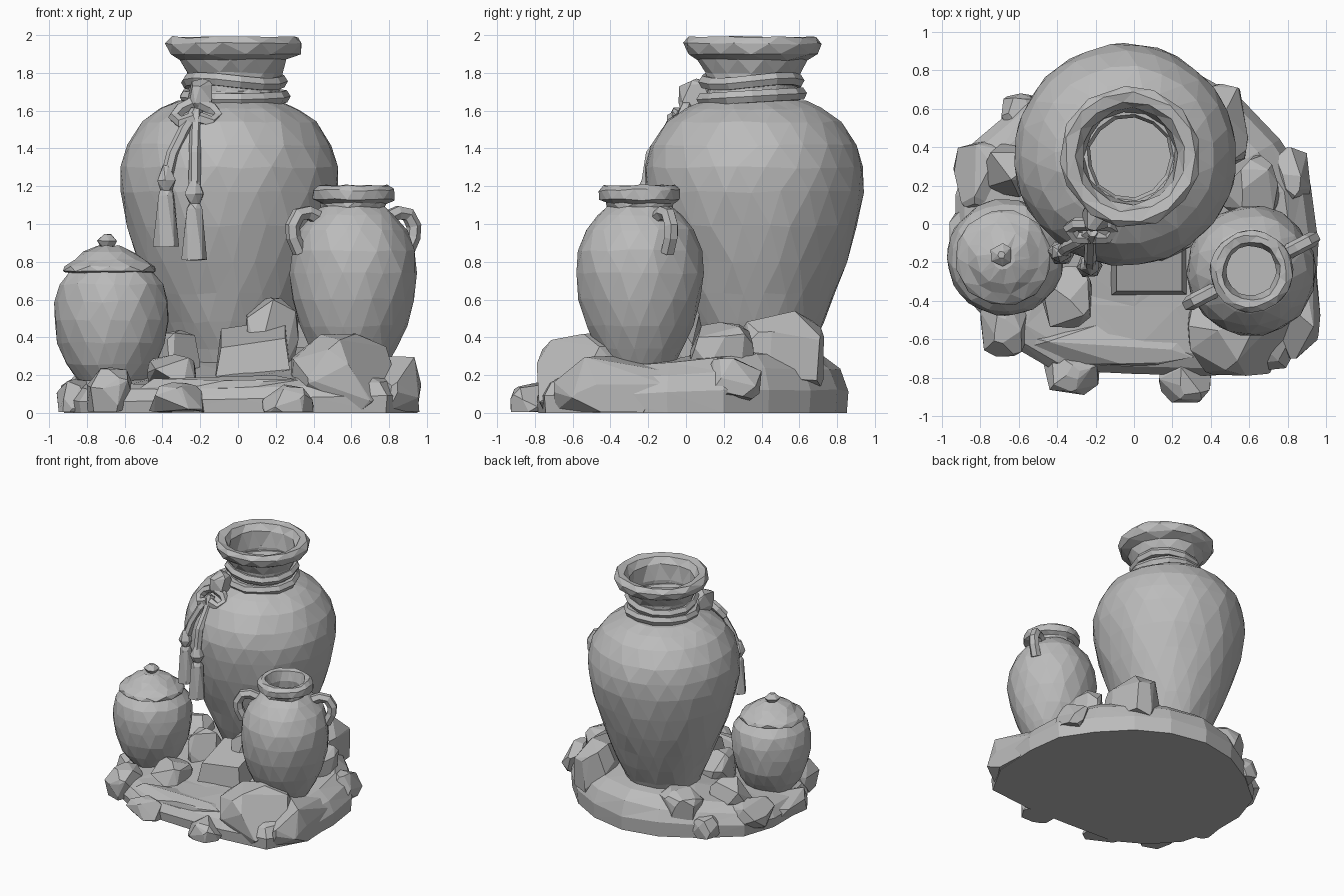
import bpy, bmesh, math, random
from mathutils import Vector

random.seed(4)
cube = bpy.data.objects.get("Cube")
if cube:
    bpy.data.objects.remove(cube)

stone = bpy.data.materials.new("grey clay")
stone.use_nodes = True
GREY = (0.5, 0.5, 0.5, 1)
stone.diffuse_color = GREY
stone.node_tree.nodes["Principled BSDF"].inputs["Base Color"].default_value = GREY


def add_mesh(name, bm):
    bmesh.ops.recalc_face_normals(bm, faces=bm.faces[:])
    mesh = bpy.data.meshes.new(name)
    bm.to_mesh(mesh)
    bm.free()
    mesh.materials.append(stone)
    bpy.context.collection.objects.link(bpy.data.objects.new(name, mesh))


def lathe(name, x, y, profile, sides=18, jitter=0.006):
    """Turned shape with a slightly hand-chipped surface; profile is (radius, z)."""
    bm = bmesh.new()
    rings = []
    for i, (r, z) in enumerate(profile):
        turn = 0.5 * (i % 2)
        ring = []
        for k in range(sides):
            a = math.tau * (k + turn + random.uniform(-.15, .15)) / sides
            rr = r * 1.01 + random.uniform(-jitter, jitter)
            ring.append(bm.verts.new((x + rr * math.cos(a), y + rr * math.sin(a),
                                      z + random.uniform(-jitter, jitter))))
        rings.append(ring)
    for i, (a, b) in enumerate(zip(rings, rings[1:])):
        for k in range(sides):
            n = (k + 1) % sides
            if i % 2 == 0:
                bm.faces.new((a[k], a[n], b[k]))
                bm.faces.new((a[n], b[n], b[k]))
            else:
                bm.faces.new((a[k], a[n], b[n]))
                bm.faces.new((a[k], b[n], b[k]))
    bm.faces.new(rings[0])
    bm.faces.new(rings[-1])
    add_mesh(name, bm)


def tube(name, points, radius, closed=False):
    """Chunky cord along a path."""
    cu = bpy.data.curves.new(name, "CURVE")
    cu.dimensions = "3D"
    cu.bevel_depth = radius
    cu.bevel_resolution = 1
    cu.use_fill_caps = True
    sp = cu.splines.new("POLY")
    sp.points.add(len(points) - 1)
    for p, co in zip(sp.points, points):
        p.co = (*co, 1)
    sp.use_cyclic_u = closed
    tmp = bpy.data.objects.new(name + "_path", cu)
    bpy.context.collection.objects.link(tmp)
    bpy.context.view_layer.update()
    mesh = bpy.data.meshes.new_from_object(
        tmp.evaluated_get(bpy.context.evaluated_depsgraph_get()))
    bpy.data.objects.remove(tmp)
    mesh.materials.clear()
    mesh.materials.append(stone)
    for p in mesh.polygons:
        p.use_smooth = False
    bpy.context.collection.objects.link(bpy.data.objects.new(name, mesh))


def rock(name, xs, ys, zs, seed, count=30):
    """Faceted convex boulder filling the given extents, cut flat at the ground."""
    rng = random.Random(seed)
    pts = []
    for _ in range(count):
        v = Vector([rng.gauss(0, 1) for _ in range(3)])
        pts.append(v / sum(abs(c) ** 3 for c in v) ** (1 / 3))
    bm = bmesh.new()
    spans = [(min(p[i] for p in pts), max(p[i] for p in pts)) for i in range(3)]
    for p in pts:
        v = bm.verts.new([lo + (hi - lo) * (p[i] - s[0]) / (s[1] - s[0])
                          for i, (s, (lo, hi)) in enumerate(zip(spans, (xs, ys, zs)))])
        v.co.z = max(v.co.z, 0.005)
    bmesh.ops.convex_hull(bm, input=bm.verts[:])
    bmesh.ops.delete(bm, geom=[v for v in bm.verts if not v.link_faces], context="VERTS")
    bmesh.ops.dissolve_limit(bm, angle_limit=0.25, verts=bm.verts[:], edges=bm.edges[:])
    add_mesh(name, bm)


# Ground slab: stacked rings of one outline, sloping up to the back right
outline = [(-.93, -.1), (-.84, -.42), (-.66, -.62), (-.42, -.76), (0, -.78), (.4, -.79),
           (.79, -.75), (.94, -.48), (.96, -.1), (.92, .2), (.76, .44), (.55, .66),
           (.3, .8), (0, .86), (-.3, .8), (-.58, .64), (-.84, .42), (-.93, .15)]
bm = bmesh.new()
rings = []
for scale, height in ((0.99, 0), (1, 0.4), (0.95, 0.76), (0.85, 1), (0.55, 1.1)):
    ring = []
    for x, y in outline:
        top = 0.235 + 0.045 * x + 0.08 * y
        ring.append(bm.verts.new((x * scale, y * scale,
                                  top * height + random.uniform(-.01, .01) * (height > 0))))
    rings.append(ring)
for a, b in zip(rings, rings[1:]):
    for k in range(len(outline)):
        n = (k + 1) % len(outline)
        bm.faces.new((a[k], a[n], b[n], b[k]))
bm.faces.new(rings[0])
bm.faces.new(rings[-1])
bmesh.ops.triangulate(bm, faces=bm.faces[:])
add_mesh("ground_slab", bm)

# Boulders and ledges around the slab
rock("front_right_boulder", (.27, .83), (-.79, -.25), (-.12, .42), 1, 40)
rock("right_boulder", (.7, .97), (-.7, -.08), (-.12, .3), 2, 34)
rock("front_stone_right", (.13, .40), (-.93, -.66), (-.08, .15), 3)
rock("front_stone_left", (-.47, -.18), (-.89, -.64), (-.08, .16), 5)
rock("left_front_stone", (-.80, -.54), (-.69, -.38), (-.03, .24), 6)
rock("left_side_stone", (-.96, -.70), (-.32, .12), (-.1, .2), 7)
rock("inner_left_stone", (-.48, -.22), (-.54, -.22), (.1, .31), 8)
rock("gap_stone", (-.42, -.2), (-.15, .15), (.1, .44), 9)
rock("wedge_stone", (.04, .32), (-.22, .1), (.2, .61), 10)
rock("back_left_stone", (-.54, -.2), (.42, .74), (.1, .35), 11)
rock("back_left_pebble", (-.69, -.5), (.48, .68), (-.03, .18), 17)
rock("left_inner_stone", (-.78, -.46), (.14, .42), (.08, .38), 12)
rock("left_outer_slab", (-.94, -.6), (.06, .46), (-.1, .25), 18)
rock("back_right_boulder", (.28, .6), (.28, .73), (.12, .54), 13)
rock("right_inner_stone", (.46, .76), (.02, .36), (.12, .48), 14)
rock("right_outer_stone", (.72, .92), (.08, .4), (.06, .29), 15)
rock("front_ledge", (-.52, .42), (-.74, -.48), (.02, .2), 16)

# Stepping block in front of the tall jar
bm = bmesh.new()
bmesh.ops.create_cube(bm, size=1)
for v in bm.verts:
    up = v.co.z > 0
    v.co = Vector((.08 + v.co.x * (.34 if up else .42),
                   -.2 + v.co.y * (.3 if up else .36),
                   (.42 + .1 * v.co.y + .05 * v.co.x) if up else .12))
add_mesh("step_block", bm)

# Tall jar: body, then neck with flared hollow rim
lathe("tall_jar_body", -.045, .36,
      [(.24, .18), (.3, .34), (.365, .48), (.425, .63), (.485, .8), (.54, .99), (.572, 1.17),
       (.57, 1.3), (.54, 1.42), (.46, 1.54), (.36, 1.61), (.27, 1.65)], 24)
lathe("tall_jar_neck", -.02, .35,
      [(.26, 1.6), (.235, 1.72), (.25, 1.8), (.285, 1.87), (.345, 1.9), (.365, 1.955),
       (.34, 1.99), (.285, 1.98), (.25, 1.93), (.235, 1.8), (.24, 1.7)], 13, .006)

# Two-handled jar
HX, HY = .61, -.245
lathe("handled_jar", HX, HY,
      [(.17, .24), (.225, .34), (.28, .46), (.32, .6), (.337, .74), (.325, .86), (.285, .97),
       (.22, 1.05), (.17, 1.09), (.175, 1.11), (.212, 1.13), (.212, 1.18), (.185, 1.205),
       (.15, 1.2), (.13, 1.12), (.14, 1.04)], 18)
for side, label in ((1, "left"), (-1, "right")):
    path = [(r * .88 * side + HX, r * .46 * side + HY, z) for r, z in
            ((.2, 1.03), (.27, 1.06), (.33, 1.05), (.365, .99), (.36, .93), (.32, .85))]
    tube("handled_jar_handle_" + label, path, .04)

# Lidded pot
lathe("lidded_pot_body", -.67, -.175,
      [(.18, .17), (.235, .26), (.28, .37), (.3, .49), (.3, .59), (.28, .68), (.22, .75)], 18)
lathe("lidded_pot_lid", -.68, -.175,
      [(.2, .735), (.25, .75), (.24, .775), (.19, .81), (.14, .85), (.06, .885)], 12, .005)
lathe("lidded_pot_knob", -.69, -.16, [(.03, .87), (.062, .91), (.02, .945)], 6, .002)

# Rope bands around the neck, a little crooked
for i, (z, r) in enumerate(((1.675, .255), (1.755, .25))):
    loop = []
    for k in range(13):
        a = math.tau * k / 13
        rr = r + random.uniform(-.008, .008)
        loop.append((-.02 + rr * math.cos(a), .35 + rr * math.sin(a),
                     z + .015 * math.sin(a * (i + 1))))
    tube(f"rope_band_{i + 1}", loop, .037, True)

# Knot, bow loops and hanging tassels
rock("rope_knot", (-.27, -.13), (-.04, .16), (1.57, 1.77), 22, 24)
for sx, label in ((-1, "right"), (1, "left")):
    tube("bow_loop_" + label,
         [(-.22 + sx * dx, y, z) for dx, y, z in
          ((.02, .0, 1.64), (.08, .0, 1.61), (.115, -.02, 1.565), (.08, -.07, 1.535),
           (.01, -.07, 1.56))], .036)
for label, x, y, z in (("left", -.23, -.215, .81), ("right", -.38, -.15, .88)):
    tube("tassel_cord_" + label,
         [(-.22, -.04, 1.6), (-.22 + (x + .22) * .4, -.09, 1.5),
          (-.22 + (x + .22) * .8, y + .03, 1.37), (x, y, z + .36)], .032)
    lathe("tassel_" + label, x, y,
          [(.068, z), (.045, z + .27), (.03, z + .3), (.055, z + .35), (.02, z + .43)], 6, .003)
